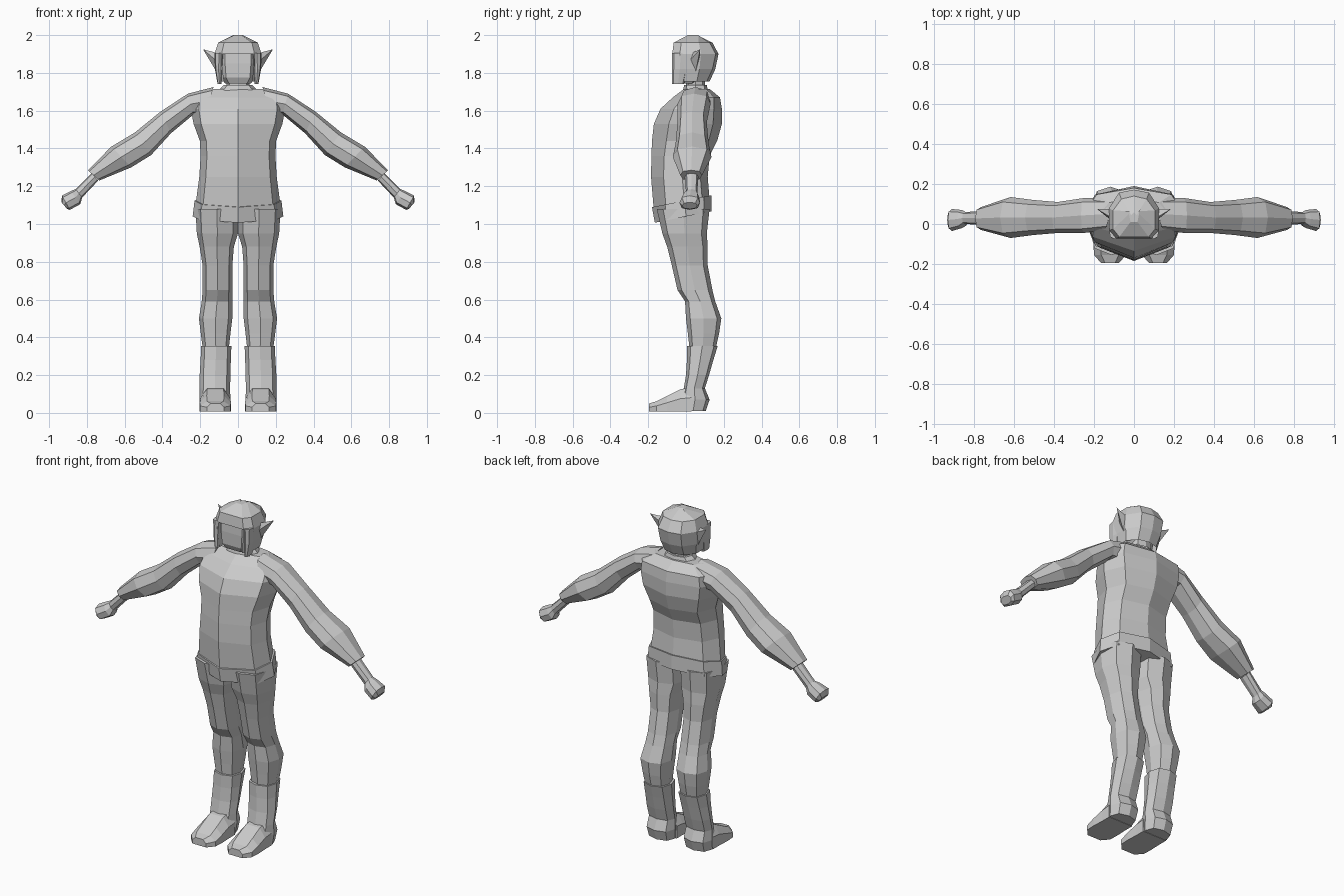
import bpy, bmesh, math
from mathutils import Vector

if "Cube" in bpy.data.objects:
    bpy.data.objects.remove(bpy.data.objects["Cube"])

grey = bpy.data.materials.new("plain grey")
grey.diffuse_color = (0.6, 0.6, 0.6, 1)
grey.use_nodes = True
grey.node_tree.nodes["Principled BSDF"].inputs["Base Color"].default_value = grey.diffuse_color


def finish(name, bm):
    bmesh.ops.recalc_face_normals(bm, faces=bm.faces)
    me = bpy.data.meshes.new(name)
    bm.to_mesh(me)
    bm.free()
    me.materials.append(grey)
    ob = bpy.data.objects.new(name, me)
    bpy.context.collection.objects.link(ob)
    return ob


def loft(name, rings, drop=None):
    """Skin a list of equal rings, cap both ends, optionally drop faces by a rule."""
    bm = bmesh.new()
    rows = [[bm.verts.new(p) for p in r] for r in rings]
    n = len(rows[0])
    for a, b in zip(rows, rows[1:]):
        for i in range(n):
            bm.faces.new((a[i], a[(i + 1) % n], b[(i + 1) % n], b[i]))
    bm.faces.new(rows[0])
    bm.faces.new(rows[-1])
    if drop:
        gone = [f for f in bm.faces if drop(f.calc_center_median())]
        bmesh.ops.delete(bm, geom=gone, context='FACES')
    return finish(name, bm)


def octagon(c, u, v, k=0.76):
    shape = [(1, 0), (k, k), (0, 1), (-k, k), (-1, 0), (-k, -k), (0, -1), (k, -k)]
    return [c + u * a + v * b for a, b in shape]


def level(z, x0, x1, y0, y1, k=0.76):
    """Horizontal ring filling a box."""
    return octagon(Vector(((x0 + x1) / 2, (y0 + y1) / 2, z)),
                   Vector(((x1 - x0) / 2, 0, 0)), Vector((0, (y1 - y0) / 2, 0)), k)


def across(s, xt, zt, xb, zb, y0, y1):
    """Arm ring from its top and bottom points."""
    t, b = Vector((s * xt, 0, zt)), Vector((s * xb, 0, zb))
    return octagon((t + b) / 2 + Vector((0, (y0 + y1) / 2, 0)), (t - b) / 2,
                   Vector((0, (y1 - y0) / 2, 0)))


def body(z, w, yf, yb, tilt=0.0):
    """Torso ring with a ridge down the front and back."""
    d = yb - yf
    half = [(0, yf), (0.83 * w, yf + 0.22 * d), (w, yf + 0.55 * d), (0.78 * w, yb - 0.13 * d), (0, yb)]
    pts = half + [(-x, y) for x, y in half[-2:0:-1]]
    return [Vector((x, y, z + tilt * y)) for x, y in pts]


# tunic
loft("tunic", [body(*r) for r in (
    (1.10, .225, -.17, .125, .2), (1.25, .205, -.185, .115), (1.36, .198, -.183, .125),
    (1.44, .202, -.18, .165), (1.53, .235, -.17, .19), (1.61, .25, -.135, .19),
    (1.67, .24, -.07, .18), (1.715, .16, -.01, .125))])
loft("tunic_hem", [body(*r) for r in (
    (1.04, .24, -.165, .135, .2), (1.125, .23, -.18, .135, .2))])

# neck and collar
loft("neck", [level(z, -.06, .06, 0, .1) for z in (1.66, 1.80)])
loft("collar", [level(1.69, -.12, .12, -.02, .12), level(1.735, -.075, .075, -.01, .11)])

for s, side in ((1, "left"), (-1, "right")):
    # sleeves and hands
    loft(side + "_sleeve", [across(s, *r) for r in (
        (.13, 1.725, .17, 1.58, -.03, .13), (.265, 1.69, .235, 1.58, -.045, .13),
        (.41, 1.595, .355, 1.48, -.045, .11), (.545, 1.485, .46, 1.365, -.055, .12),
        (.67, 1.41, .565, 1.30, -.07, .135), (.795, 1.285, .735, 1.23, -.03, .085))])
    loft(side + "_hand", [across(s, *r) for r in (
        (.775, 1.27, .74, 1.23, -.005, .065), (.86, 1.185, .825, 1.14, -.0, .06),
        (.885, 1.175, .835, 1.105, -.02, .07), (.932, 1.15, .89, 1.075, -.035, .075),
        (.935, 1.115, .905, 1.08, -.02, .06))])

    # trousers
    loft(side + "_leg", [level(z, s * a, s * b, c, d) for z, a, b, c, d in (
        (1.08, 0, .225, -.155, .125), (.95, .0, .218, -.125, .11), (.88, .022, .203, -.10, .115),
        (.78, .03, .187, -.075, .115), (.65, .03, .187, -.045, .14), (.59, .03, .192, -.005, .155),
        (.50, .03, .207, .0, .187), (.42, .04, .197, .01, .175), (.33, .05, .185, .02, .155))])

    # boots
    loft(side + "_boot", [level(z, s * a, s * b, c, d) for z, a, b, c, d in (
        (.355, .035, .195, .005, .168), (.28, .038, .198, .005, .145),
        (.20, .04, .203, .0, .122), (.13, .042, .203, -.012, .10), (.07, .04, .205, -.03, .125),
        (.01, .045, .2, -.03, .105))])
    cx = s * .12
    foot = []
    for y, w, z in ((.03, .08, .135), (-.03, .08, .125), (-.10, .083, .09),
                    (-.155, .08, .062), (-.195, .045, .05)):
        foot.append([Vector((cx + a * w, y, b)) for a, b in
                     ((-1, 0.008), (1, 0.008), (1, z * .6), (.55, z), (-.55, z), (-1, z * .6))])
    loft(side + "_foot", foot)

    # pointed ears
    bm = bmesh.new()
    base = [bm.verts.new((s * .11, y, z)) for y, z in
            ((.015, 1.86), (.03, 1.905), (.075, 1.89), (.05, 1.80))]
    tip = bm.verts.new((s * .185, .075, 1.925))
    bm.faces.new(base)
    for i in range(4):
        bm.faces.new((base[i], base[(i + 1) % 4], tip))
    finish(side + "_ear", bm)


def skull(z, w, yf, yb):
    """Head ring with a flat front and a rounded back."""
    m = (yf + yb) / 2
    return [Vector(p) for p in ((-.7 * w, yf, z), (.7 * w, yf, z), (w, yf + .04, z), (w, m + .03, z),
                                (.6 * w, yb - .015, z), (0, yb, z), (-.6 * w, yb - .015, z),
                                (-w, m + .03, z), (-w, yf + .04, z))]


# face block and hair shell, open over the face
loft("face", [skull(*r) for r in (
    (1.745, .07, -.045, .05), (1.775, .09, -.06, .09), (1.85, .098, -.062, .12), (1.92, .098, -.058, .12))])
loft("hair", [skull(*r) for r in (
    (1.755, .105, -.07, .125), (1.82, .118, -.073, .155), (1.90, .125, -.073, .172),
    (1.96, .105, -.065, .14), (2.0, .025, .01, .06))],
    lambda c: c.z < 1.9 and (c.y < -.06 or c.z < 1.76))

# side locks framing the face
for s, side in ((1, "left"), (-1, "right")):
    loft(side + "_lock", [level(z, s * a, s * b, -.075, y) for z, a, b, y in (
        (1.74, .088, .108, -.01), (1.82, .084, .122, .01), (1.905, .075, .125, .02))])
